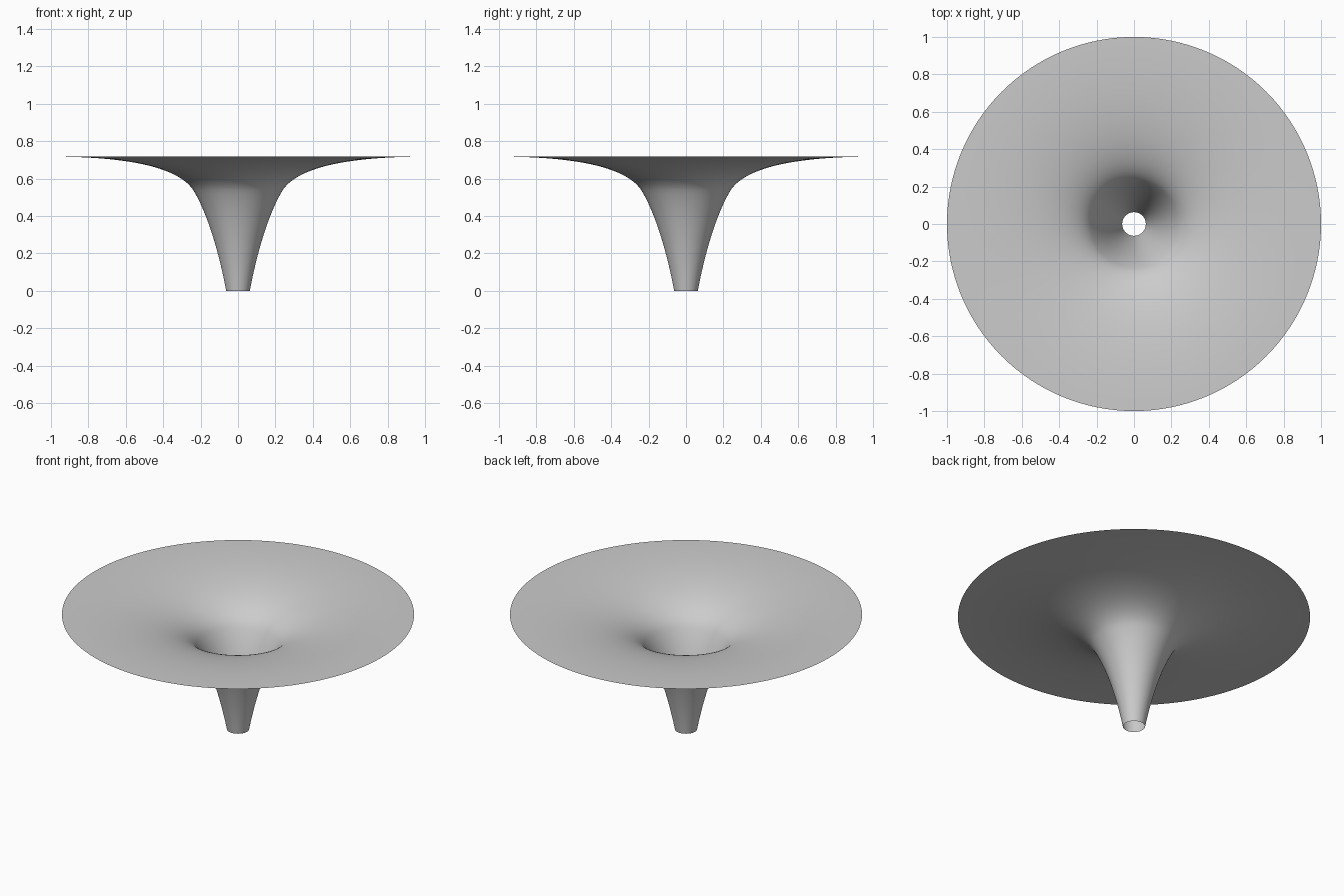
import bpy
import bmesh
import math
from mathutils import Vector
from mathutils.geometry import interpolate_bezier

cube = bpy.data.objects.get("Cube")
if cube:
    bpy.data.objects.remove(cube)

# Plain grey material
grey = bpy.data.materials.new("plain grey")
grey.use_nodes = True
colour = (0.6, 0.6, 0.6, 1)
grey.diffuse_color = colour
grey.node_tree.nodes["Principled BSDF"].inputs["Base Color"].default_value = colour


def curve(a, b, c, d, steps):
    """Bezier points in the x-z plane from a to d with handles b and c."""
    return interpolate_bezier(*[Vector((r, 0, z)) for r, z in (a, b, c, d)], steps)


# Profile: narrow throat, then a flare that levels out into the rim
throat = curve((0.063, 0), (0.10, 0.20), (0.165, 0.42), (0.24, 0.54), 20)
flare = curve((0.24, 0.54), (0.325, 0.665), (0.60, 0.717), (1, 0.718), 32)
profile = throat + flare[1:]

# Revolve the profile into one thin open surface
bm = bmesh.new()
verts = [bm.verts.new(p) for p in profile]
edges = [bm.edges.new(pair) for pair in zip(verts, verts[1:])]
bmesh.ops.spin(bm, geom=verts + edges, cent=(0, 0, 0), axis=(0, 0, 1),
               angle=math.tau, steps=128, use_merge=True)
bmesh.ops.remove_doubles(bm, verts=bm.verts, dist=0.0001)

# Make the upper, inner side the front of the surface
bm.normal_update()
if sum(f.normal.z for f in bm.faces) < 0:
    bmesh.ops.reverse_faces(bm, faces=bm.faces)
for face in bm.faces:
    face.smooth = True

mesh = bpy.data.meshes.new("funnel")
bm.to_mesh(mesh)
bm.free()
mesh.materials.append(grey)
funnel = bpy.data.objects.new("funnel", mesh)
bpy.context.collection.objects.link(funnel)
